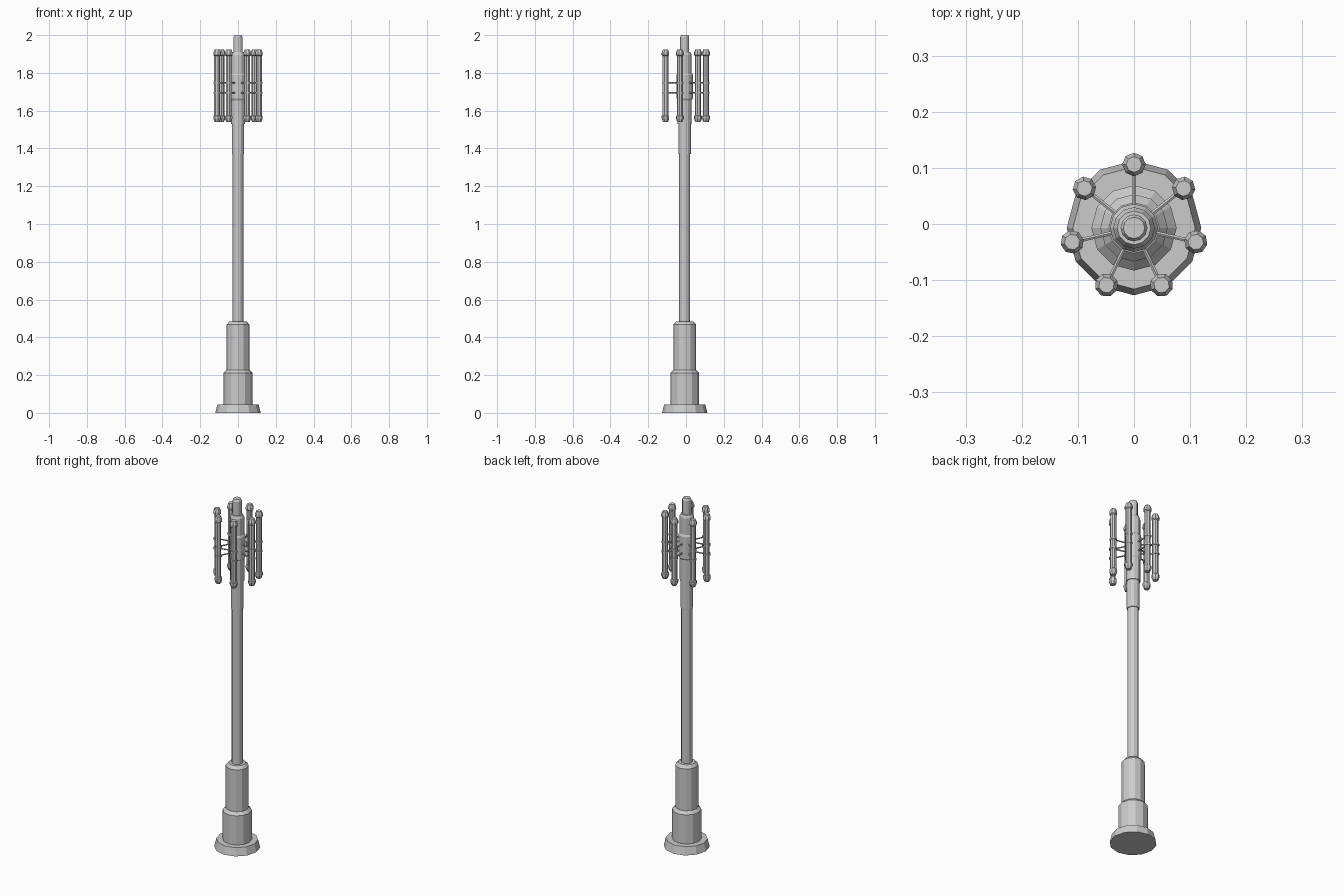
import bpy, bmesh, math
from mathutils import Vector, Matrix

old = bpy.data.objects.get("Cube")
if old:
    bpy.data.objects.remove(old, do_unlink=True)

AXIS_Y = -0.007
POSTS = 7
RING = 0.113

grey = bpy.data.materials.new("light grey metal")
grey.use_nodes = True
colour = (0.6, 0.6, 0.6, 1)
grey.diffuse_color = colour
bsdf = next(n for n in grey.node_tree.nodes if n.type == "BSDF_PRINCIPLED")
bsdf.inputs["Base Color"].default_value = colour


def lathe(name, profile, sides, centre=(0, AXIS_Y), turn=0.0):
    """Closed faceted solid from (radius, height) pairs, bottom to top."""
    bm = bmesh.new()
    rings = []
    for r, z in profile:
        ring = []
        for i in range(sides):
            a = turn + math.tau * i / sides
            ring.append(bm.verts.new((centre[0] + r * math.cos(a),
                                      centre[1] + r * math.sin(a), z)))
        rings.append(ring)
    for low, high in zip(rings, rings[1:]):
        for i in range(sides):
            j = (i + 1) % sides
            bm.faces.new((low[i], low[j], high[j], high[i]))
    bm.faces.new(rings[0][::-1])
    bm.faces.new(rings[-1])
    return finish(name, bm)


def finish(name, bm):
    mesh = bpy.data.meshes.new(name)
    bm.to_mesh(mesh)
    bm.free()
    mesh.materials.append(grey)
    obj = bpy.data.objects.new(name, mesh)
    bpy.context.collection.objects.link(obj)
    return obj


def rod(name, start, end, radius):
    start, end = Vector(start), Vector(end)
    d = end - start
    bm = bmesh.new()
    place = Matrix.Translation((start + end) / 2) @ d.to_track_quat("Z", "Y").to_matrix().to_4x4()
    bmesh.ops.create_cone(bm, cap_ends=True, segments=6, radius1=radius,
                          radius2=radius, depth=d.length, matrix=place)
    return finish(name, bm)


# Stepped foot and pole
lathe("base_plinth", [(0.12, 0), (0.109, 0.045)], 12)
lathe("lower_housing", [(0.076, 0.04), (0.076, 0.212), (0.06, 0.228)], 12)
lathe("upper_housing", [(0.06, 0.22), (0.06, 0.468), (0.045, 0.485)], 12)
lathe("main_pole", [(0.029, 0.48), (0.029, 1.4)], 12)

# Thicker sleeves around the pole head
lathe("lower_sleeve", [(0.033, 1.37), (0.033, 1.54)], 12)
lathe("upper_sleeve", [(0.037, 1.53), (0.037, 1.895), (0.03, 1.91)], 12)
lathe("top_mast", [(0.024, 1.9), (0.024, 1.99), (0.019, 2.0)], 12)

# Hub bands that carry the spokes
HEIGHTS = (1.695, 1.748)
lathe("hub", [(0.037, 1.655), (0.043, 1.665), (0.043, 1.79), (0.037, 1.8)], 12)

# Ring of antenna posts with end caps, clamps and spokes
for k in range(POSTS):
    a = math.pi / 2 + math.tau * k / POSTS
    ux, uy = math.cos(a), math.sin(a)
    c = (RING * ux, AXIS_Y + RING * uy)
    lathe(f"antenna_post_{k}", [(0.016, 1.56), (0.016, 1.905)], 8, c, a)
    lathe(f"antenna_top_cap_{k}",
          [(0.016, 1.89), (0.021, 1.894), (0.021, 1.907), (0.014, 1.925)], 8, c, a)
    lathe(f"antenna_bottom_cap_{k}",
          [(0.014, 1.54), (0.021, 1.558), (0.021, 1.571), (0.016, 1.575)], 8, c, a)
    for n, z in enumerate(HEIGHTS):
        lathe(f"clamp_{k}_{n}", [(0.0195, z - 0.005), (0.0195, z + 0.005)], 8, c, a)
        rod(f"spoke_{k}_{n}", (0.035 * ux, AXIS_Y + 0.035 * uy, z), (*c, z), 0.004)
